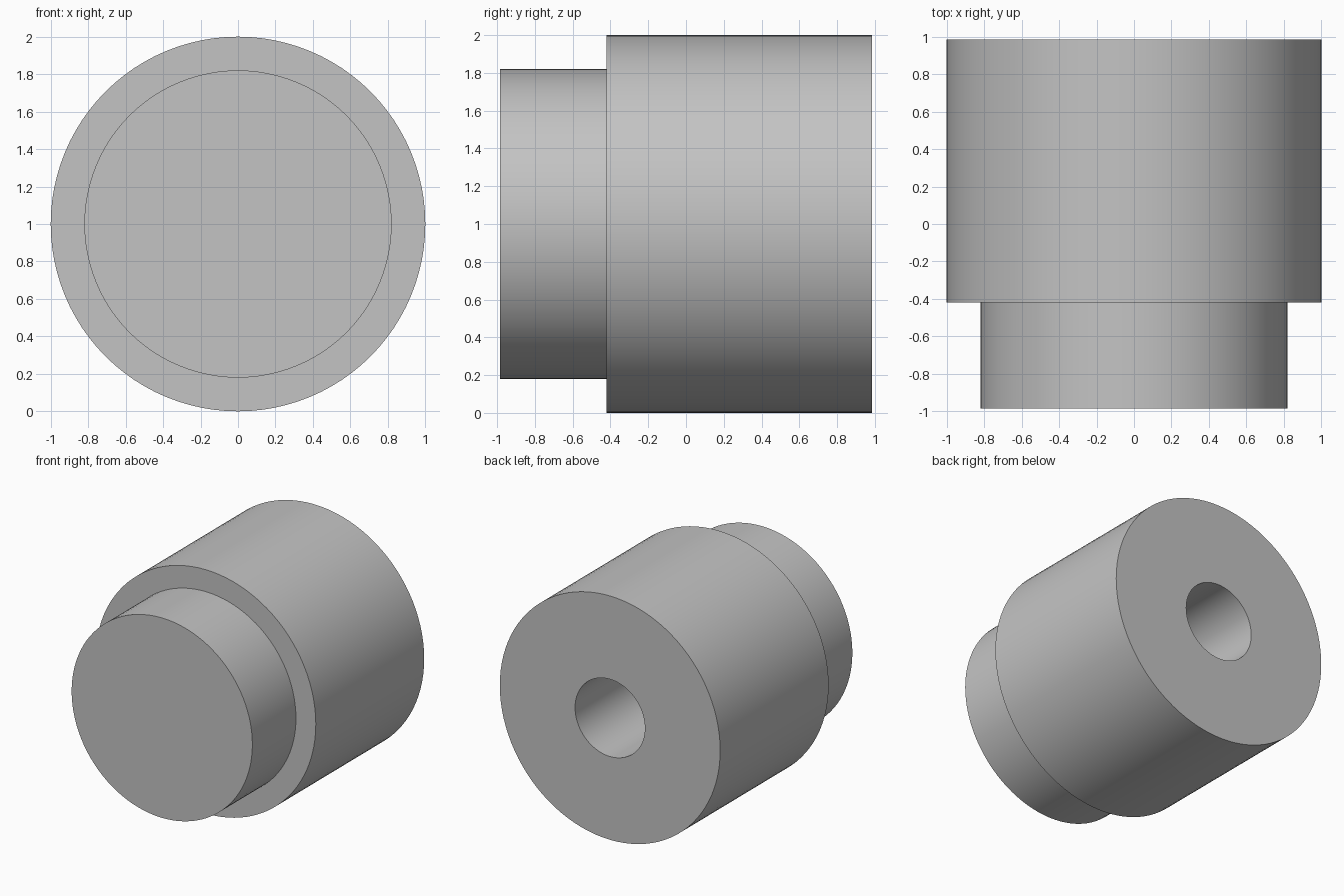
import bpy
import bmesh
from math import radians, sin, cos, tau

SIDES = 96
CENTRE_Z = 1.0

# Remove the default cube
cube = bpy.data.objects.get("Cube")
if cube:
    bpy.data.objects.remove(cube, do_unlink=True)

# Single grey material
grey = bpy.data.materials.new("plain grey")
grey.use_nodes = True
colour = (0.55, 0.55, 0.55, 1.0)
grey.diffuse_color = colour
grey.node_tree.nodes["Principled BSDF"].inputs["Base Color"].default_value = colour


def turned_part(name, profile):
    """Turn (radius, y) points around the y axis and cap both ends."""
    bm = bmesh.new()
    rings = []
    for radius, y in profile:
        rings.append([
            bm.verts.new((radius * cos(tau * i / SIDES), y,
                          CENTRE_Z + radius * sin(tau * i / SIDES)))
            for i in range(SIDES)])
    for a, b in zip(rings, rings[1:]):
        for i in range(SIDES):
            j = (i + 1) % SIDES
            bm.faces.new((a[i], a[j], b[j], b[i]))
    bm.faces.new(rings[0])
    bm.faces.new(rings[-1])
    bmesh.ops.recalc_face_normals(bm, faces=bm.faces)
    mesh = bpy.data.meshes.new(name)
    bm.to_mesh(mesh)
    bm.free()
    mesh.materials.append(grey)
    obj = bpy.data.objects.new(name, mesh)
    bpy.context.collection.objects.link(obj)
    bpy.ops.object.select_all(action="DESELECT")
    obj.select_set(True)
    bpy.context.view_layer.objects.active = obj
    bpy.ops.object.shade_smooth_by_angle(angle=radians(30))
    return obj


# Stepped cylinder: narrow front boss, wide body, blind bore in the back
turned_part("stepped_bushing", [
    (0.82, -0.985),
    (0.82, -0.42),
    (1.0, -0.42),
    (1.0, 0.985),
    (0.317, 0.985),
    (0.317, -0.42),
])
